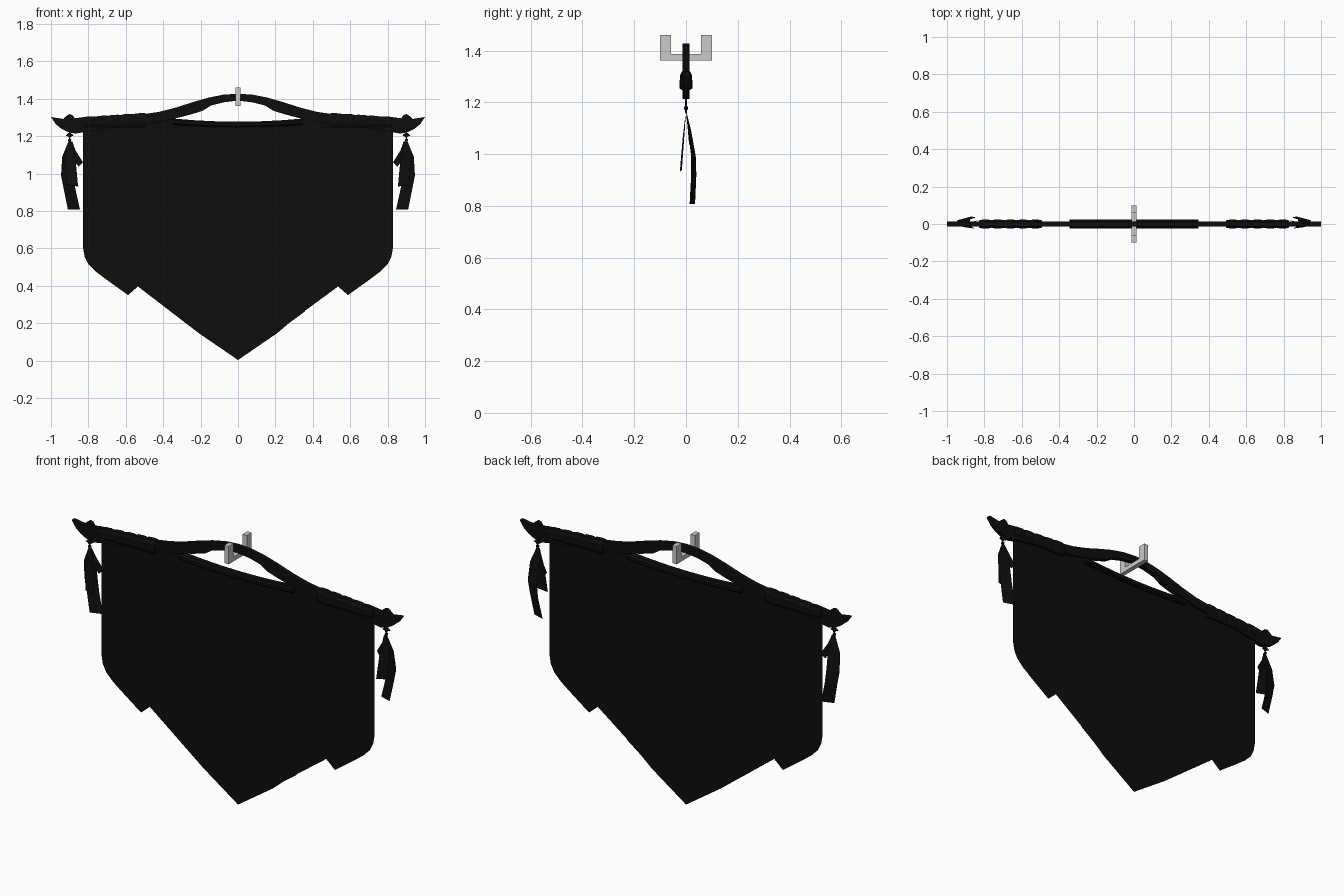
import bpy, bmesh, math
from mathutils import Vector

if "Cube" in bpy.data.objects:
    bpy.data.objects.remove(bpy.data.objects["Cube"])

black = bpy.data.materials.new("black_cloth")
black.diffuse_color = (0.004, 0.004, 0.004, 1)
black.use_nodes = True
black.node_tree.nodes["Principled BSDF"].inputs["Base Color"].default_value = black.diffuse_color


def finish(name, bm, dark=True):
    if any(len(e.link_faces) for e in bm.edges):
        bmesh.ops.recalc_face_normals(bm, faces=bm.faces)
    me = bpy.data.meshes.new(name)
    bm.to_mesh(me)
    bm.free()
    ob = bpy.data.objects.new(name, me)
    bpy.context.collection.objects.link(ob)
    if dark:
        me.materials.append(black)
    return ob


def plate(name, outline, half_depth, dark=True, along_x=False):
    """Flat outline in the xz plane (or yz), given a thickness if wanted."""
    bm = bmesh.new()
    if along_x:
        pts = [(-half_depth, u, z) for u, z in outline]
    else:
        pts = [(u, -half_depth, z) for u, z in outline]
    face = bm.faces.new([bm.verts.new(p) for p in pts])
    if half_depth:
        ext = bmesh.ops.extrude_face_region(bm, geom=[face], use_keep_orig=True)
        move = (2 * half_depth, 0, 0) if along_x else (0, 2 * half_depth, 0)
        bmesh.ops.translate(bm, vec=move,
                            verts=[g for g in ext["geom"] if isinstance(g, bmesh.types.BMVert)])
    bmesh.ops.triangulate(bm, faces=[f for f in bm.faces if len(f.verts) > 4])
    return finish(name, bm, dark)


def mirrored(half):
    """Complete an outline from its x >= 0 half, which starts and ends on x = 0."""
    return half + [(-x, z) for x, z in reversed(half) if x > 0]


def sleeve(name, stations, hy):
    """Chamfered box section lofted along x through (x, bottom, top, scale)."""
    bm = bmesh.new()
    rings = []
    for x, lo, hi, k in stations:
        c = (hi - lo) * 0.25
        sec = [(-hy * k, lo + c), (-hy * k * .6, lo), (hy * k * .6, lo), (hy * k, lo + c),
               (hy * k, hi - c), (hy * k * .6, hi), (-hy * k * .6, hi), (-hy * k, hi - c)]
        rings.append([bm.verts.new((x, y, z)) for y, z in sec])
    for a, b in zip(rings, rings[1:]):
        for i in range(8):
            j = (i + 1) % 8
            bm.faces.new((a[i], a[j], b[j], b[i]))
    bm.faces.new(rings[0])
    bm.faces.new(rings[-1])
    return finish(name, bm)


def ribbon(name, edges, s):
    """Thin strip through pairs of inner and outer edge points."""
    bm = bmesh.new()
    rows = [[bm.verts.new((s * x, y, z)) for x, y, z in pair] for pair in edges]
    for a, b in zip(rows, rows[1:]):
        bm.faces.new((a[0], a[1], b[1], b[0]))
    return finish(name, bm)


# Cloth with its scalloped lower edge
plate("banner_cloth", mirrored([
    (0, 1.275), (.18, 1.28), (.34, 1.292), (.5, 1.29), (.828, 1.285), (.828, .60), (.82, .555),
    (.80, .515), (.76, .475), (.70, .43), (.588, .35), (.565, .37), (.535, .396), (.50, .41),
    (.465, .414), (.42, .405), (.40, .39), (.372, .37), (.358, .342), (.353, .305), (.355, .26),
    (.31, .232), (.24, .214), (.23, .18), (.209, .146), (0, .003)]), 0)

# Arched crossbar with upturned ends
plate("crossbar", mirrored([
    (0, 1.427), (.08, 1.421), (.16, 1.405), (.24, 1.382), (.33, 1.353), (.42, 1.33), (.5, 1.318),
    (.7, 1.306), (.83, 1.301), (.873, 1.295), (.885, 1.312), (.902, 1.318), (.92, 1.305),
    (.935, 1.292), (1.0, 1.302), (.975, 1.265), (.945, 1.24), (.91, 1.222), (.87, 1.213),
    (.82, 1.222), (.65, 1.248), (.5, 1.265), (.40, 1.278), (.34, 1.293), (.255, 1.315),
    (.19, 1.335), (.145, 1.363), (.08, 1.38), (0, 1.39)]), .013)

# Rolled hem hanging below the arch
sleeve("top_hem", [(x, 1.247 + .11 * x * x, 1.277 + .14 * x * x, 1)
                   for x in (-.345, -.23, -.115, 0, .115, .23, .345)], .025)

# U-shaped hook around the middle of the crossbar
plate("hanging_bracket", [(-.1, 1.46), (-.1, 1.362), (.1, 1.362), (.1, 1.46), (.058, 1.46),
                          (.058, 1.387), (-.058, 1.387), (-.058, 1.46)], .013, False, True)

for s, side in ((-1, "left"), (1, "right")):
    # Cloth loops around the bar
    for i in range(5):
        x0 = .493 + i * .067
        st = []
        for t, k in ((0, .85), (.015, 1), (.052, 1), (.067, .85)):
            x = x0 + t
            st.append((s * x, 1.246, 1.324 - (x - .5) * .066 - (1 - k) * .02, k))
        sleeve(f"{side}_loop_{i + 1}", st, .023)

    # Tassel cord, knot and bead
    plate(f"{side}_tassel_cord", [(s * .897, 1.23), (s * .903, 1.23),
                                  (s * .903, 1.16), (s * .897, 1.16)], .003)
    plate(f"{side}_tassel_knot", [(s * .90, 1.222), (s * .922, 1.203), (s * .907, 1.197),
                                  (s * .90, 1.185), (s * .893, 1.197), (s * .878, 1.203)], .004)
    bm = bmesh.new()
    bmesh.ops.create_icosphere(bm, subdivisions=1, radius=.01)
    bmesh.ops.translate(bm, vec=(s * .90, 0, 1.178), verts=bm.verts)
    finish(f"{side}_tassel_bead", bm)

    # Three ribbons of each tassel
    ribbon(f"{side}_long_ribbon", [
        ((.888, .0, 1.172), (.906, .0, 1.172)), ((.876, .020, 1.09), (.940, .008, 1.09)),
        ((.878, .038, .99), (.946, .020, .99)), ((.870, .040, .92), (.932, .020, .92)),
        ((.845, .035, .808), (.910, .014, .808))], s)
    ribbon(f"{side}_short_ribbon", [
        ((.888, .0, 1.172), (.906, .0, 1.172)), ((.868, -.012, 1.07), (.925, -.005, 1.09)),
        ((.855, -.024, .93), (.915, -.016, .94))], s)
    ribbon(f"{side}_side_ribbon", [
        ((.886, .0, 1.172), (.904, .0, 1.165)), ((.868, .012, 1.122), (.900, .006, 1.105)),
        ((.829, .020, 1.06), (.853, .012, 1.036))], s)
